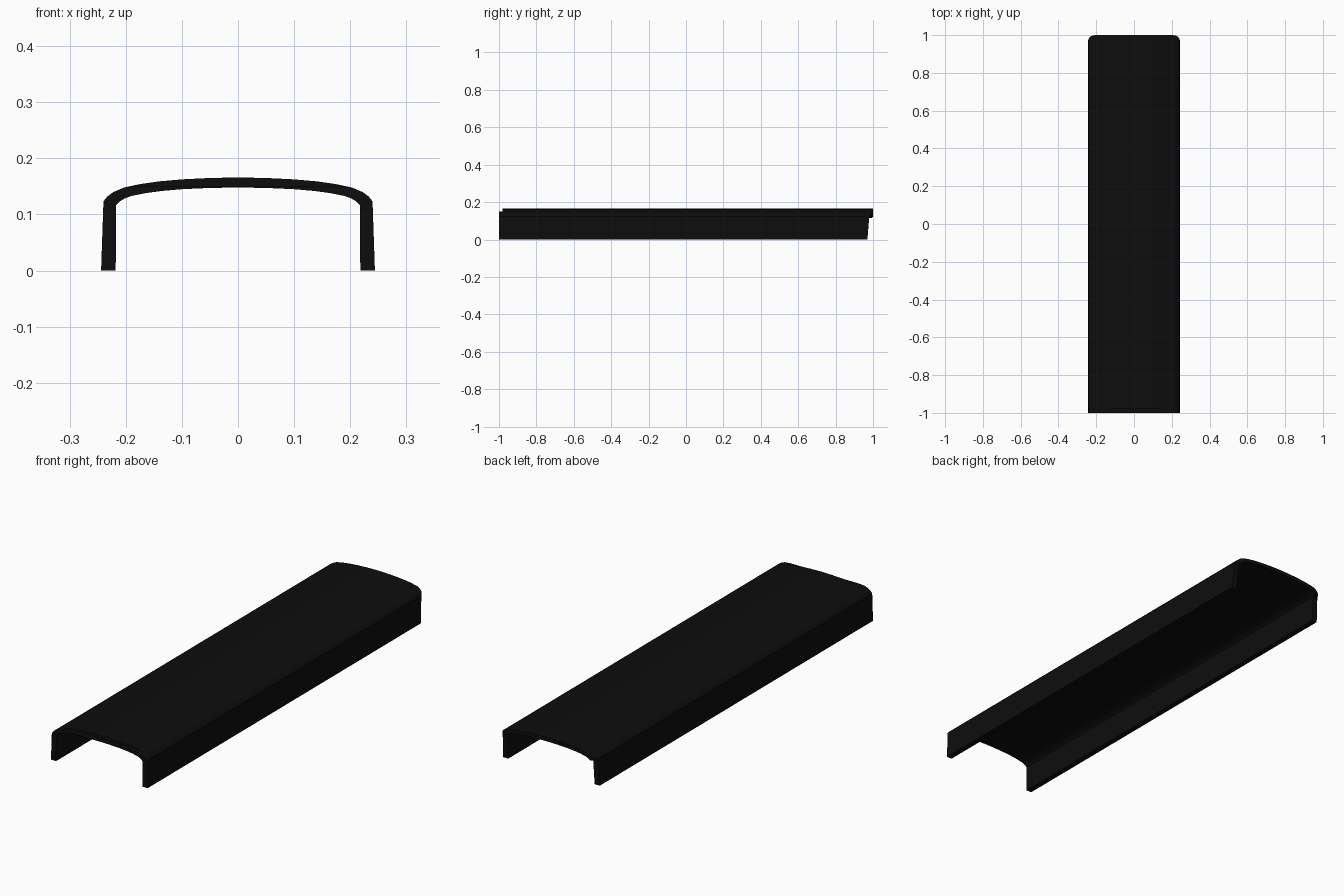
import bpy, bmesh

if "Cube" in bpy.data.objects:
    bpy.data.objects.remove(bpy.data.objects["Cube"])

# Half cross-section from wall foot to crown: (x, z, y of the rear end)
OUTER = [(0.244, 0.0, 0.97), (0.240, 0.117, 0.979), (0.240, 0.123, 0.982),
         (0.233, 0.132, 0.991), (0.222, 0.140, 0.997), (0.203, 0.148, 1.0),
         (0.175, 0.154, 1.0), (0.14, 0.159, 1.0), (0.10, 0.1625, 1.0),
         (0.05, 0.165, 1.0), (0.0, 0.166, 1.0)]
INNER = [(0.218, 0.0, 0.97), (0.217, 0.114, 0.979), (0.217, 0.117, 0.997),
         (0.211, 0.123, 0.999), (0.203, 0.128, 1.0), (0.190, 0.133, 1.0),
         (0.165, 0.138, 1.0), (0.135, 0.142, 1.0), (0.10, 0.145, 1.0),
         (0.05, 0.1473, 1.0), (0.0, 0.148, 1.0)]
FRONT, STEP, LIP_Z = -1.0, -0.98, 0.151


def mirrored(half):
    return half + [(-x, z, y) for x, z, y in reversed(half[:-1])]


outer, inner = mirrored(OUTER), mirrored(INNER)
n = len(outer)
loop = outer + inner[::-1]

bm = bmesh.new()


def ring(y, lip=False):
    return [bm.verts.new((x, end if y is None else y, min(z, LIP_Z) if lip else z))
            for x, z, end in loop]


# Front lip, step up to full thickness, then the long body to the rear
rings = [ring(FRONT, True), ring(STEP, True), ring(STEP), ring(None)]
m = len(loop)
for a, b in zip(rings, rings[1:]):
    for i in range(m):
        j = (i + 1) % m
        bm.faces.new((a[i], a[j], b[j], b[i]))

# Close the shell thickness at both open ends
for r in (rings[0], rings[-1]):
    for i in range(n - 1):
        bm.faces.new((r[i], r[i + 1], r[m - 2 - i], r[m - 1 - i]))

bmesh.ops.remove_doubles(bm, verts=bm.verts, dist=0.0001)
bmesh.ops.recalc_face_normals(bm, faces=bm.faces)
mesh = bpy.data.meshes.new("cover_shell")
bm.to_mesh(mesh)
bm.free()
cover = bpy.data.objects.new("cover_shell", mesh)
bpy.context.collection.objects.link(cover)

# Black finish
black = bpy.data.materials.new("black")
black.diffuse_color = (0.004, 0.004, 0.004, 1)
black.use_nodes = True
black.node_tree.nodes["Principled BSDF"].inputs["Base Color"].default_value = black.diffuse_color
mesh.materials.append(black)

bpy.context.view_layer.objects.active = cover
cover.select_set(True)
bpy.ops.object.shade_smooth_by_angle(angle=0.6)
